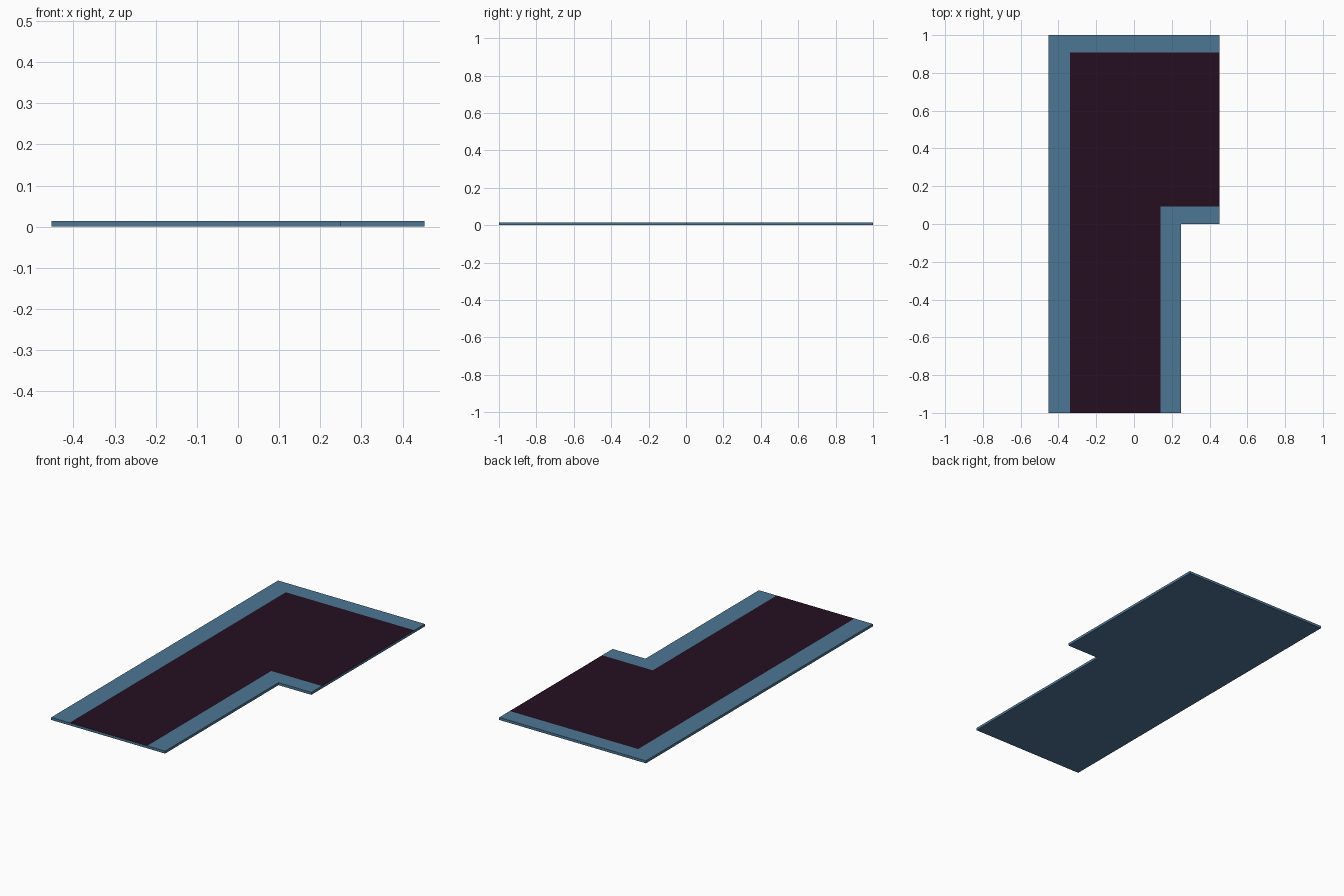
import bpy, bmesh

if "Cube" in bpy.data.objects:
    bpy.data.objects.remove(bpy.data.objects["Cube"])

X, Y, H = 0.453, 1.0, 0.014      # half width, half length, thickness
NX = 0.25                        # x of the notch side
L, R = -0.34, 0.14               # dark panel sides
T, B = 0.907, 0.093              # dark panel upper and inner edges


def flat(name, rgb):
    m = bpy.data.materials.new(name)
    m.diffuse_color = (*rgb, 1)
    m.use_nodes = True
    m.node_tree.nodes["Principled BSDF"].inputs["Base Color"].default_value = m.diffuse_color
    return m


mesh = bpy.data.meshes.new("floor_slab")
mesh.materials.append(flat("steel blue", (0.075, 0.18, 0.30)))
mesh.materials.append(flat("dark plum", (0.018, 0.0045, 0.015)))

# Top surface: two L-shaped borders and the dark panel between them
regions = [
    ([(-X, -Y), (L, -Y), (L, T), (X, T), (X, Y), (-X, Y)], 0),
    ([(R, -Y), (NX, -Y), (NX, 0), (X, 0), (X, B), (R, B)], 0),
    ([(L, -Y), (R, -Y), (R, B), (X, B), (X, T), (L, T)], 1),
]
bm = bmesh.new()
for pts, mat in regions:
    face = bm.faces.new([bm.verts.new((x, y, 0)) for x, y in pts])
    face.material_index = mat
bmesh.ops.remove_doubles(bm, verts=bm.verts, dist=1e-5)

# Thicken into a slab; only the upward panel stays dark
geo = bmesh.ops.extrude_face_region(bm, geom=bm.faces[:], use_keep_orig=True)
for v in geo["geom"]:
    if isinstance(v, bmesh.types.BMVert):
        v.co.z = H
bmesh.ops.recalc_face_normals(bm, faces=bm.faces)
for f in bm.faces:
    if f.calc_center_median().z < H - 1e-4:
        f.material_index = 0
bm.to_mesh(mesh)
bm.free()
bpy.context.collection.objects.link(bpy.data.objects.new("floor_slab", mesh))
